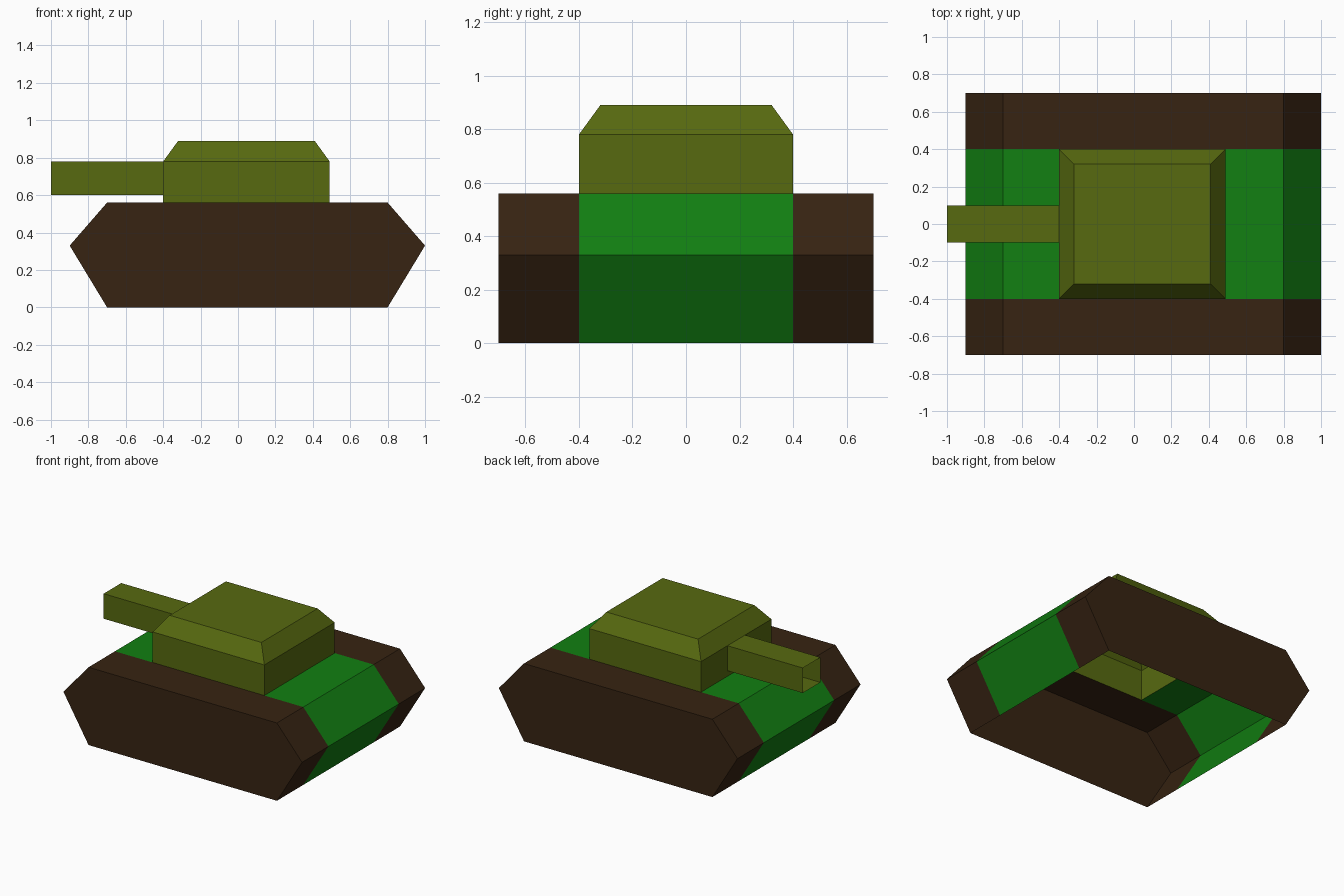
import bpy, bmesh

if "Cube" in bpy.data.objects:
    bpy.data.objects.remove(bpy.data.objects["Cube"])


def material(name, rgb):
    m = bpy.data.materials.new(name)
    m.diffuse_color = (*rgb, 1)
    m.use_nodes = True
    m.node_tree.nodes["Principled BSDF"].inputs["Base Color"].default_value = m.diffuse_color
    return m


BROWN = material("track brown", (0.038, 0.017, 0.006))
GREEN = material("hull green", (0.006, 0.215, 0.006))
OLIVE = material("turret olive", (0.095, 0.142, 0.005))


def shell(name, mat, polygons):
    """Weld polygons into one flat-shaded open shell."""
    bm = bmesh.new()
    for poly in polygons:
        bm.faces.new([bm.verts.new(p) for p in poly])
    bmesh.ops.remove_doubles(bm, verts=bm.verts, dist=1e-4)
    bmesh.ops.recalc_face_normals(bm, faces=bm.faces)
    me = bpy.data.meshes.new(name)
    bm.to_mesh(me)
    bm.free()
    me.materials.append(mat)
    ob = bpy.data.objects.new(name, me)
    bpy.context.collection.objects.link(ob)
    return ob


def strip(profile, y0, y1):
    """Sweep an open x-z profile between two y positions."""
    return [[(a[0], y0, a[1]), (b[0], y0, b[1]), (b[0], y1, b[1]), (a[0], y1, a[1])]
            for a, b in zip(profile, profile[1:])]


def rect(x0, x1, y, z):
    return [(x0, -y, z), (x1, -y, z), (x1, y, z), (x0, y, z)]


def loft(a, b):
    n = len(a)
    return [[a[i], a[(i + 1) % n], b[(i + 1) % n], b[i]] for i in range(n)]


# Body side profile, open underneath
right_end = [(0.8, 0), (1.0, 0.33), (0.8, 0.56)]
left_end = [(-0.7, 0.56), (-0.9, 0.33), (-0.7, 0)]
profile = right_end + left_end

# Tracks: top and end strips plus the outer side wall
for side, label in ((-1, "front"), (1, "back")):
    wall = [(x, side * 0.7, z) for x, z in profile]
    shell(label + "_track", BROWN, strip(profile, side * 0.4, side * 0.7) + [wall])

# Hull between the tracks, open below the turret
shell("hull_right", GREEN, strip(right_end + [(0.49, 0.56)], -0.4, 0.4))
shell("hull_left", GREEN, strip([(-0.4, 0.56)] + left_end, -0.4, 0.4))

# Turret: walls, sloped rim and roof; the gun wall has a notch for the barrel
low = rect(-0.4, 0.49, 0.4, 0.56)
mid = rect(-0.4, 0.49, 0.4, 0.78)
top = rect(-0.32, 0.41, 0.32, 0.89)
gun_wall = [(-0.4, y, z) for y, z in (
    (-0.4, 0.56), (0.4, 0.56), (0.4, 0.78), (0.1, 0.78),
    (0.1, 0.60), (-0.1, 0.60), (-0.1, 0.78), (-0.4, 0.78))]
shell("turret", OLIVE, loft(low, mid)[:3] + [gun_wall] + loft(mid, top) + [top])

# Gun barrel: open square tube
ends = [[(x, y, z) for y, z in ((-0.1, 0.60), (0.1, 0.60), (0.1, 0.78), (-0.1, 0.78))]
        for x in (-1.0, -0.4)]
shell("gun_barrel", OLIVE, loft(*ends))

# Make the two hull plates face outward
for name in ("hull_right", "hull_left"):
    me = bpy.data.objects[name].data
    if any(p.normal.z < -0.9 for p in me.polygons):
        me.flip_normals()
